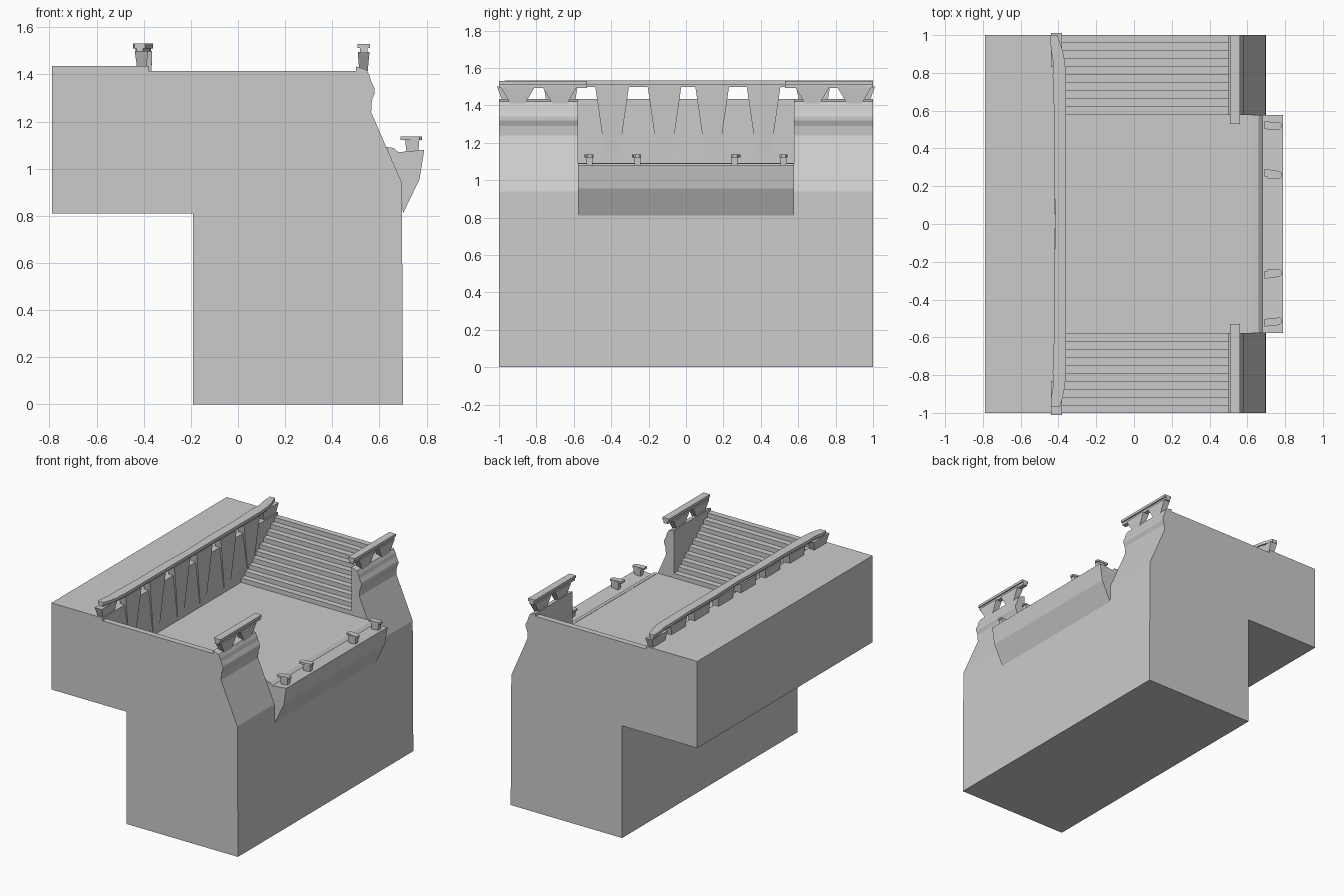
import bpy, bmesh
from mathutils import Vector

if "Cube" in bpy.data.objects:
    bpy.data.objects.remove(bpy.data.objects["Cube"])


def mesh_object(name, verts, faces):
    me = bpy.data.meshes.new(name)
    me.from_pydata(verts, [], faces)
    bm = bmesh.new()
    bm.from_mesh(me)
    bmesh.ops.recalc_face_normals(bm, faces=bm.faces)
    bm.to_mesh(me)
    bm.free()
    ob = bpy.data.objects.new(name, me)
    bpy.context.collection.objects.link(ob)
    return ob


def prism(name, pts, axis, a, b):
    """Extrude a 2D outline along an axis from a to b."""
    def place(p, t):
        u, v = p
        return {'x': (t, u, v), 'y': (u, t, v), 'z': (u, v, t)}[axis]
    n = len(pts)
    verts = [place(p, a) for p in pts] + [place(p, b) for p in pts]
    faces = [tuple(range(n)), tuple(range(n, 2 * n))]
    faces += [(i, (i + 1) % n, n + (i + 1) % n, n + i) for i in range(n)]
    return mesh_object(name, verts, faces)


def frustum(name, y, z0, z1, bottom, top):
    """Tapered post; bottom and top are (x0, x1, width)."""
    verts = []
    for z, (x0, x1, w) in ((z0, bottom), (z1, top)):
        verts += [(x0, y - w / 2, z), (x1, y - w / 2, z), (x1, y + w / 2, z), (x0, y + w / 2, z)]
    return mesh_object(name, verts, [(0, 1, 2, 3), (4, 5, 6, 7), (0, 1, 5, 4),
                                     (1, 2, 6, 5), (2, 3, 7, 6), (3, 0, 4, 7)])


def cut(ob, cutter):
    cutter.hide_render = True
    m = ob.modifiers.new("cut", 'BOOLEAN')
    m.operation, m.solver, m.object = 'DIFFERENCE', 'EXACT', cutter
    bpy.context.view_layer.objects.active = ob
    bpy.ops.object.modifier_apply(modifier=m.name)
    bpy.data.objects.remove(cutter)


FLOOR, GATE, WALL = 1.09, 0.578, -0.38

# Main body: overhanging back block and wavy front parapet
body = prism("wall_body", [
    (-0.79, 0.81), (-0.79, 1.435), (0.50, 1.435), (0.545, 1.42), (0.558, 1.395),
    (0.565, 1.37), (0.58, 1.34), (0.58, 1.32), (0.568, 1.29), (0.565, 1.24),
    (0.63, FLOOR), (0.695, 0.94), (0.70, 0), (-0.19, 0), (-0.19, 0.81)], 'y', -1, 1)

# Sunken court with stepped sides
STEPS, RUN, RISE = 10, 0.0422, 0.0325
half = []
for k in range(STEPS):
    y = GATE + RUN * k
    half += [(y, FLOOR + RISE * k), (y, FLOOR + RISE * (k + 1))]
half += [(1.1, half[-1][1]), (1.1, 1.8)]
court = half + [(-y, z) for y, z in reversed(half)]
cut(body, prism("court_cutter", court, 'x', WALL, 0.50))

# Gap between the two parapets
cut(body, prism("gate_cutter", [(-GATE, FLOOR), (GATE, FLOOR), (GATE, 1.8), (-GATE, 1.8)],
                'x', 0.45, 0.9))

# Balcony ledge
prism("balcony", [(0.63, 1.092), (0.66, 1.088), (0.68, 1.07), (0.79, 1.08),
                  (0.77, 0.955), (0.70, 0.81), (0.69, 0.94)], 'y', -GATE, GATE)


# Back rail follows a line that bends backwards at its ends
def bend(y):
    return -0.045 * max(0, (abs(y) - 0.78) / 0.22) ** 2


ys = [-0.97, -0.92, -0.86, -0.78, -0.55, -0.27, 0, 0.27, 0.55, 0.78, 0.86, 0.92, 1.0]


def rail_outline(inset):
    front = [(-0.36 - inset + bend(y), y) for y in ys]
    back = [(-0.415 + inset - 0.012 * abs(y) + 0.4 * bend(y) - 0.006 * (i % 2), y)
            for i, y in enumerate(ys)]
    return front + back[::-1]


prism("back_rail_cap", rail_outline(0), 'z', 1.511, 1.532)
prism("back_rail_neck", rail_outline(0.01), 'z', 1.498, 1.511)

# Tapered wall posts below the back rail
for y in (-0.92, -0.67, -0.395, -0.115, 0.14, 0.415, 0.68, 0.92):
    o = bend(y)
    tall = abs(y) < 0.5
    z0 = 1.12 if tall else FLOOR + RISE * (abs(y) - GATE) / RUN
    z0 = min(z0, 1.40)
    w = 0.07 + 0.02 * (z0 - 1.1)
    frustum("back_post", y, z0, 1.50, (-0.40 + o, -0.376 + o, w), (-0.42 + o, -0.364 + o, 0.18))

# Front parapet rails and their short posts
for s in (-1, 1):
    for name, x0, x1, z0, z1 in (("front_rail_cap", 0.508, 0.56, 1.512, 1.53),
                                 ("front_rail_neck", 0.517, 0.55, 1.492, 1.512)):
        prism(name, [(x0, s * 0.53), (x1, s * 0.53), (x1, s), (x0, s)], 'z', z0, z1)
    for y in (0.675, 0.9):
        frustum("front_post", s * y, 1.41, 1.495, (0.515, 0.55, 0.08), (0.508, 0.558, 0.18))

# Hooked stubs along the balcony
for y, skew in ((-0.515, 0.01), (-0.26, 0.012), (0.26, -0.01), (0.52, 0.0)):
    frustum("stub_base", y, 1.07, 1.13, (0.715, 0.765, 0.03), (0.708, 0.77, 0.036))
    prism("stub_cap", [(0.69, y - 0.018 - skew), (0.77, y - 0.02), (0.78, y - 0.01),
                       (0.78, y + 0.012), (0.77, y + 0.02), (0.69, y + 0.022 - skew)],
          'z', 1.122, 1.136)
